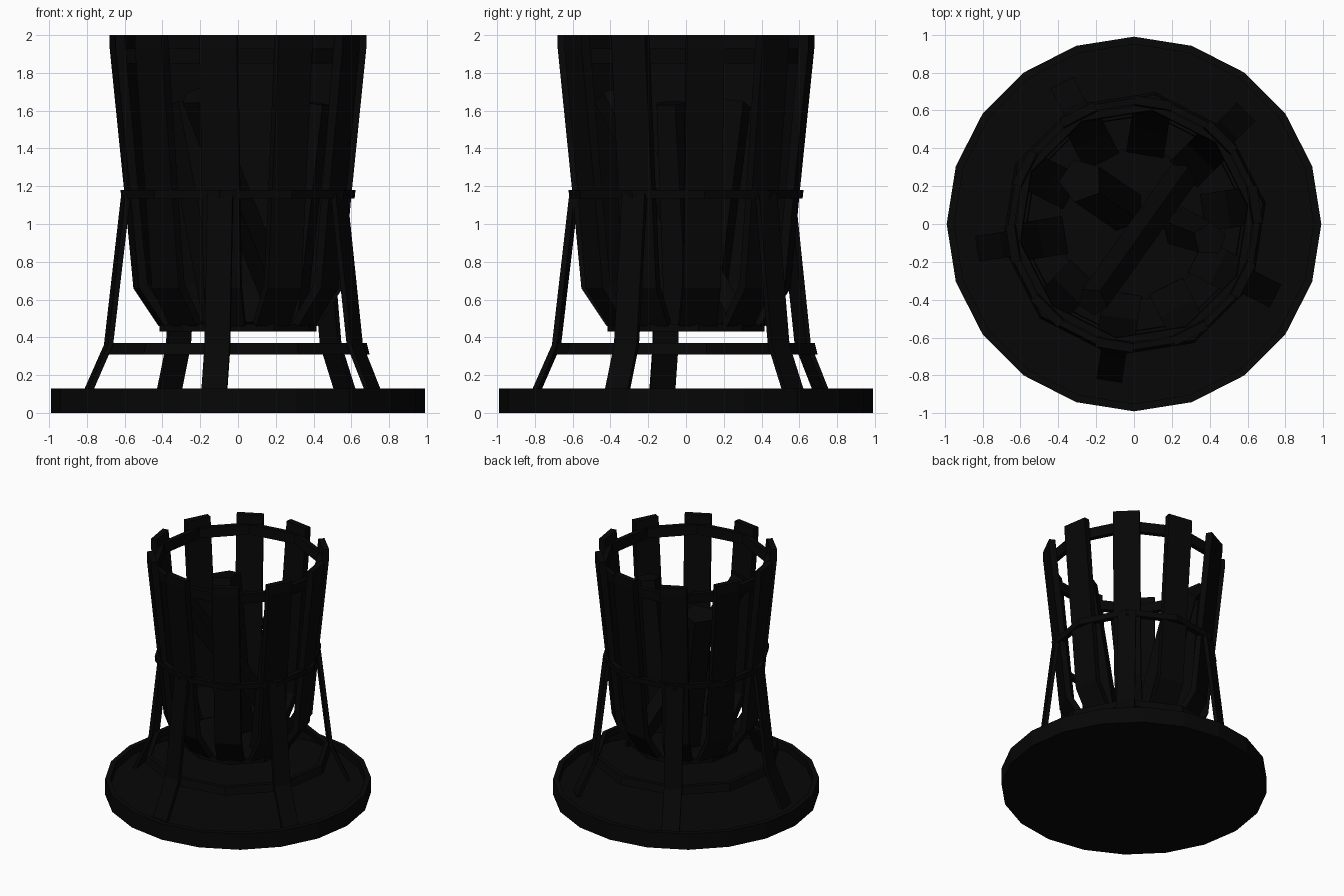
import bpy, bmesh
from math import radians, cos, sin, pi
from mathutils import Vector

if "Cube" in bpy.data.objects:
    bpy.data.objects.remove(bpy.data.objects["Cube"])

mat = bpy.data.materials.new("blackened_iron")
mat.diffuse_color = (0.002, 0.002, 0.002, 1)
mat.use_nodes = True
mat.node_tree.nodes["Principled BSDF"].inputs["Base Color"].default_value = mat.diffuse_color
START, STEP = radians(9), radians(36)


def finish(name, bm):
    bmesh.ops.recalc_face_normals(bm, faces=bm.faces)
    me = bpy.data.meshes.new(name)
    bm.to_mesh(me)
    bm.free()
    me.materials.append(mat)
    ob = bpy.data.objects.new(name, me)
    bpy.context.collection.objects.link(ob)
    return ob


def strip(name, outer, inner, width, angle):
    """Closed side profile of (radius, z) points, given a width and turned about z."""
    bm = bmesh.new()
    prof = outer + inner[::-1]
    n = len(prof)
    t, d = Vector((-sin(angle), cos(angle), 0)), Vector((cos(angle), sin(angle), 0))
    sides = [[bm.verts.new(d * r + t * s * width / 2 + Vector((0, 0, z))) for r, z in prof]
             for s in (-1, 1)]
    m = len(outer)
    for i in range(n):
        j = (i + 1) % n
        bm.faces.new((sides[0][i], sides[0][j], sides[1][j], sides[1][i]))
    for s in sides:
        for i in range(m - 1):
            bm.faces.new((s[i], s[i + 1], s[n - 2 - i], s[n - 1 - i]))
    return finish(name, bm)


def lathe(name, prof, sides=10, start=START, closed=True):
    """Faceted turned shape; closed gives a hoop, open gets flat caps at both ends."""
    bm = bmesh.new()
    loops = [[bm.verts.new((r * cos(start + 2 * pi * k / sides),
                            r * sin(start + 2 * pi * k / sides), z)) for k in range(sides)]
             for r, z in prof]
    n = len(prof)
    for i in range(n if closed else n - 1):
        a, b = loops[i], loops[(i + 1) % n]
        for k in range(sides):
            j = (k + 1) % sides
            bm.faces.new((a[k], a[j], b[j], b[k]))
    if not closed:
        bm.faces.new(loops[0])
        bm.faces.new(loops[-1])
    return finish(name, bm)


def log(name, foot, head, r0, r1, sides=5):
    foot, head = Vector(foot), Vector(head)
    axis = head - foot
    bm = bmesh.new()
    bmesh.ops.create_cone(bm, cap_ends=True, segments=sides, radius1=r0, radius2=r1,
                          depth=axis.length)
    ob = finish(name, bm)
    ob.location = (foot + head) / 2
    ob.rotation_euler = axis.to_track_quat('Z', 'Y').to_euler()
    return ob


# dished base with a raised rim, and basket floor
lathe("base", [(0.99, 0), (0.99, 0.13), (0.95, 0.13), (0.95, 0.07)], 20, pi / 2, closed=False)
lathe("basket_floor", [(0.42, 0.43), (0.42, 0.47)], closed=False)

# ten bent slats
slat_out = [(0.41, 0.46), (0.545, 0.66), (0.595, 1.18), (0.672, 1.93), (0.672, 2.0)]
slat_in = [(0.37, 0.48), (0.50, 0.68), (0.55, 1.18), (0.618, 1.93), (0.625, 2.0)]
for k in range(10):
    strip(f"slat_{k}", slat_out, slat_in, 0.2, START + k * STEP)

# five legs, on every other slat, standing in the dish
leg_out = [(0.84, 0.065), (0.708, 0.36), (0.615, 1.16)]
leg_in = [(0.81, 0.065), (0.68, 0.36), (0.585, 1.16)]
for k in range(5):
    strip(f"leg_{k}", leg_out, leg_in, 0.135, START + (2 * k + 1) * STEP)

# hoops
lathe("top_hoop", [(0.605, 1.85), (0.645, 1.85), (0.65, 1.93), (0.61, 1.93)])
lathe("middle_hoop", [(0.585, 1.135), (0.625, 1.135), (0.63, 1.18), (0.59, 1.18)])
lathe("leg_hoop", [(0.67, 0.31), (0.705, 0.31), (0.69, 0.37), (0.655, 0.37)])

# firewood
log("log_diagonal", (0.25, 0.25, 0.5), (-0.22, -0.41, 1.68), 0.085, 0.085)
log("log_left", (-0.06, 0.08, 0.47), (-0.28, 0.23, 1.64), 0.12, 0.12)
log("log_right", (0.25, -0.02, 0.45), (0.40, -0.08, 1.64), 0.11, 0.09)
